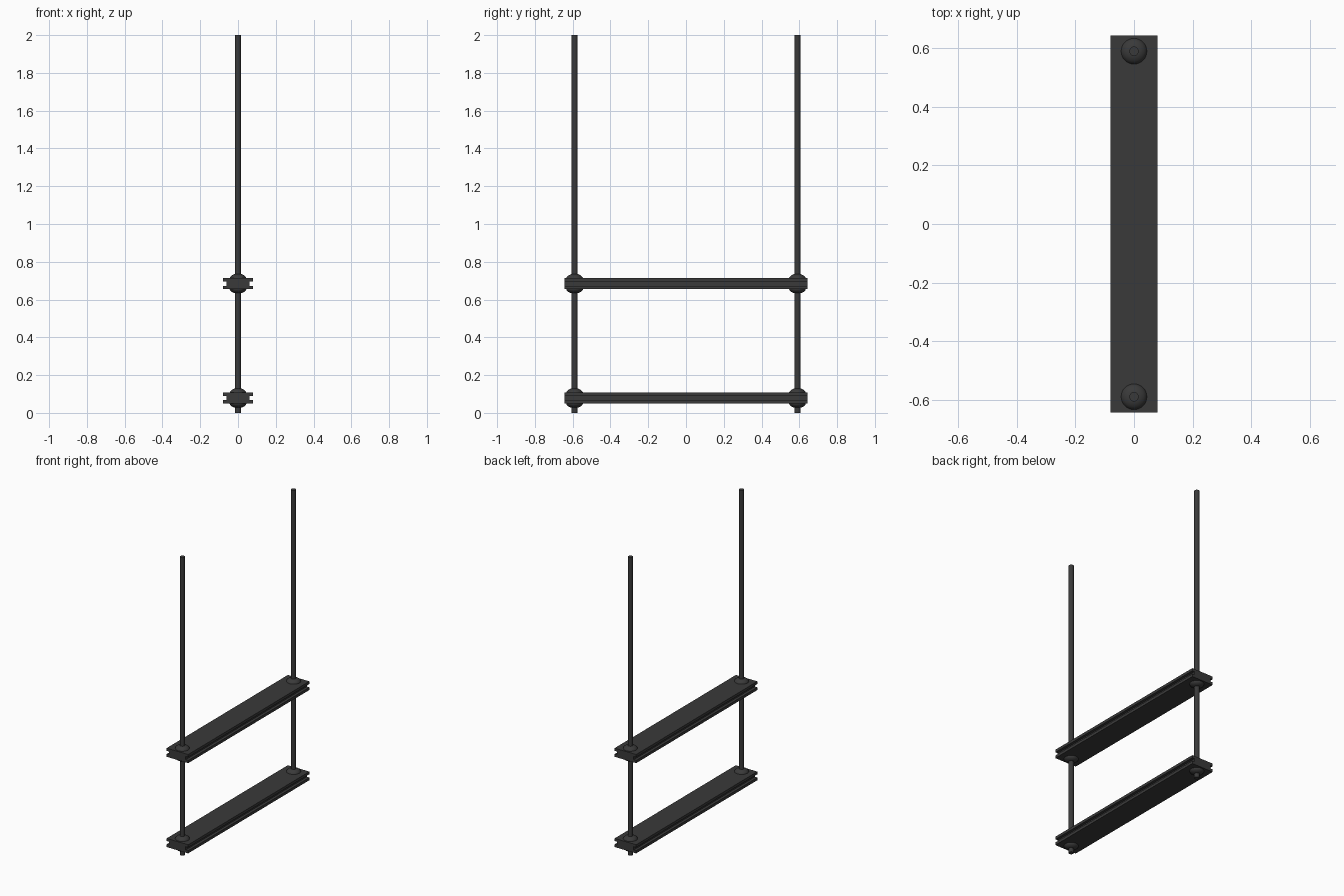
import bpy
import bmesh
import math

if "Cube" in bpy.data.objects:
    bpy.data.objects.remove(bpy.data.objects["Cube"], do_unlink=True)

# Single dark metal colour
metal = bpy.data.materials.new("dark_grey_metal")
metal.use_nodes = True
grey = (0.042, 0.042, 0.042, 1)
metal.diffuse_color = grey
metal.node_tree.nodes["Principled BSDF"].inputs["Base Color"].default_value = grey

ROD_Y = 0.59
BEAM_LENGTH = 1.286
BEAM_HALF_HEIGHT = 0.029
FLANGE = 0.018


def add_object(name, bm, location, smooth=False):
    bmesh.ops.recalc_face_normals(bm, faces=bm.faces)
    mesh = bpy.data.meshes.new(name)
    bm.to_mesh(mesh)
    bm.free()
    mesh.materials.append(metal)
    obj = bpy.data.objects.new(name, mesh)
    obj.location = location
    bpy.context.collection.objects.link(obj)
    if smooth:
        bpy.ops.object.select_all(action='DESELECT')
        obj.select_set(True)
        bpy.context.view_layer.objects.active = obj
        bpy.ops.object.shade_smooth_by_angle(angle=math.radians(35))
    return obj


# Extrude an I-shaped section along y
def beam(name, z):
    h, inner = BEAM_HALF_HEIGHT, BEAM_HALF_HEIGHT - FLANGE
    half = [(0.08, -h), (0.08, -inner), (0.062, -inner),
            (0.062, inner), (0.08, inner), (0.08, h)]
    section = half + [(-x, y) for x, y in reversed(half)]
    bm = bmesh.new()
    face = bm.faces.new([bm.verts.new((x, -BEAM_LENGTH / 2, v)) for x, v in section])
    result = bmesh.ops.extrude_face_region(bm, geom=[face])
    verts = [g for g in result["geom"] if isinstance(g, bmesh.types.BMVert)]
    bmesh.ops.translate(bm, verts=verts, vec=(0, BEAM_LENGTH, 0))
    add_object(name, bm, (0, 0, z))


# Spin a radius/height profile round z
def lathe(name, profile, location):
    bm = bmesh.new()
    verts = [bm.verts.new((r, 0, z)) for r, z in profile]
    edges = [bm.edges.new(pair) for pair in zip(verts, verts[1:])]
    bmesh.ops.spin(bm, geom=verts + edges, cent=(0, 0, 0), axis=(0, 0, 1),
                   angle=math.tau, steps=32)
    bmesh.ops.remove_doubles(bm, verts=bm.verts, dist=0.0001)
    add_object(name, bm, location, smooth=True)


# Two trapeze beams
levels = {"lower": 0.078, "upper": 0.684}
for level, z in levels.items():
    beam(level + "_beam", z)

# Hanging rods with domed nuts above and below each beam
for end, y in (("front", -ROD_Y), ("back", ROD_Y)):
    lathe(end + "_rod", [(0, 0), (0.016, 0), (0.016, 2), (0, 2)], (0, y, 0))
    for level, z in levels.items():
        for side, s in (("top", 1), ("bottom", -1)):
            dome = [(0.044, 0), (0.043, 0.005), (0.034, 0.014), (0.02, 0.021), (0, 0.021)]
            lathe(f"{end}_{level}_{side}_nut", [(r, s * h) for r, h in dome],
                  (0, y, z + s * BEAM_HALF_HEIGHT))
